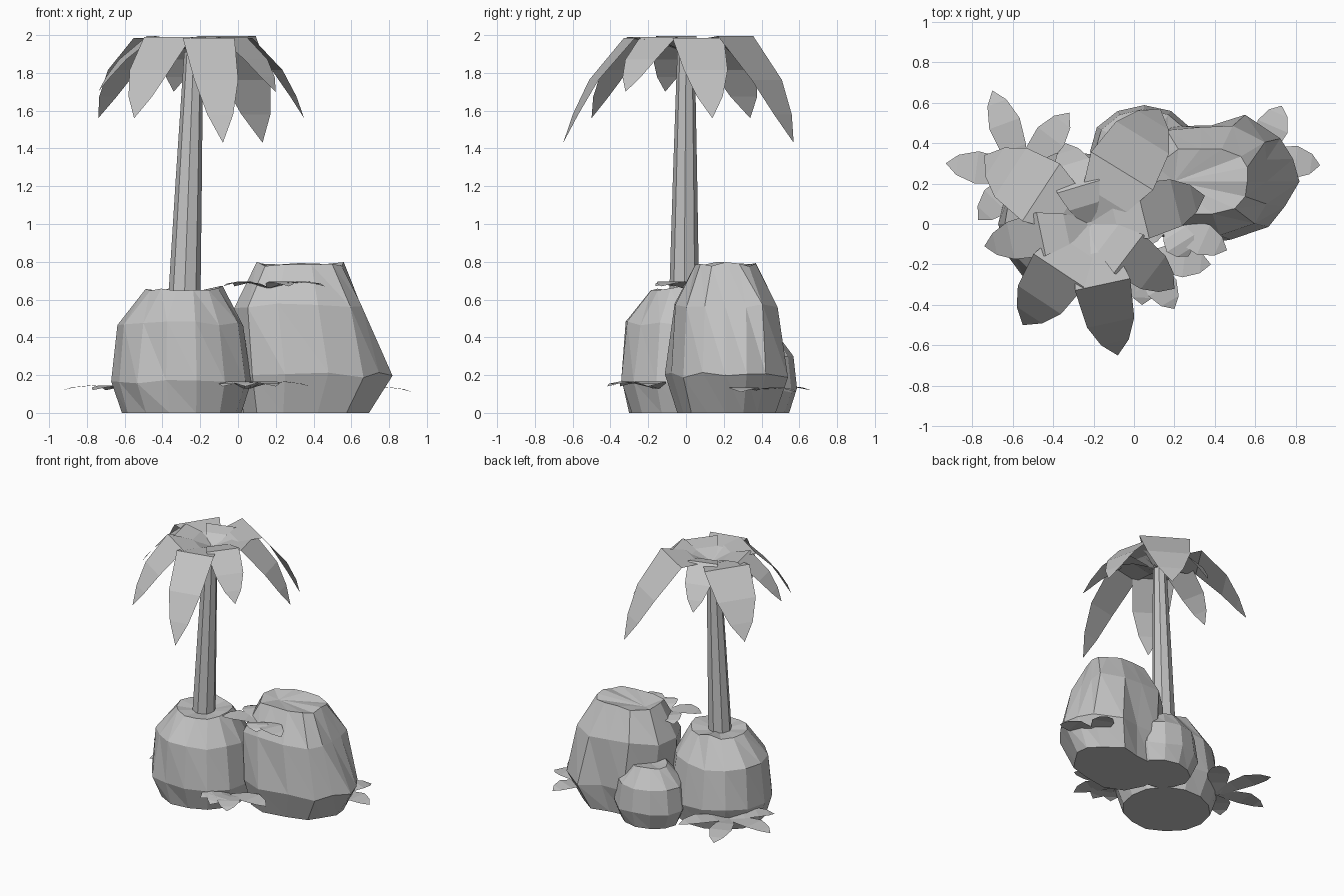
import bpy, bmesh, math, random
from mathutils import Vector

if "Cube" in bpy.data.objects:
    bpy.data.objects.remove(bpy.data.objects["Cube"])

random.seed(4)
grey = bpy.data.materials.new("plain grey")
grey.diffuse_color = (0.55, 0.55, 0.55, 1)
grey.use_nodes = True
grey.node_tree.nodes["Principled BSDF"].inputs["Base Color"].default_value = grey.diffuse_color


def finish(bm, name, closed=True):
    if closed:
        bmesh.ops.recalc_face_normals(bm, faces=bm.faces)
    mesh = bpy.data.meshes.new(name)
    bm.to_mesh(mesh)
    bm.free()
    mesh.materials.append(grey)
    obj = bpy.data.objects.new(name, mesh)
    bpy.context.collection.objects.link(obj)
    return obj


def loft(bm, rings):
    """Skin consecutive rings with split quads and close the bottom."""
    loops = [[bm.verts.new(p) for p in ring] for ring in rings]
    n = len(loops[0])
    for a, b in zip(loops, loops[1:]):
        for i in range(n):
            j = (i + 1) % n
            bm.faces.new((a[i], a[j], b[i]))
            bm.faces.new((a[j], b[j], b[i]))
    bm.faces.new(loops[0][::-1])
    return loops


def oval(rx, ry, n):
    return [(rx * math.cos(2 * math.pi * i / n), ry * math.sin(2 * math.pi * i / n)) for i in range(n)]


def clamp(v, low, high):
    return max(low, min(high, v))


def boulder(name, outline, levels, dip):
    """levels: (centre x, centre y, z, scale of outline, optional box x0 x1 y0 y1)."""
    wobble = [random.uniform(0.96, 1.03) for _ in outline]
    rings = []
    for k, (cx, cy, z, s, *box) in enumerate(levels):
        x0, x1, y0, y1 = box or (-1, 1, -1, 1)
        ring = []
        for (x, y), w in zip(outline, wobble):
            f = s * (w if k != 1 else 1) * random.uniform(0.98, 1.02)
            dz = 0 if k == 0 else random.uniform(-0.015, 0.015)
            ring.append((clamp(cx + x * f, x0, x1), clamp(cy + y * f, y0, y1), z + dz))
        rings.append(ring)
    bm = bmesh.new()
    top = loft(bm, rings)[-1]
    # sunken cap fanned around one point
    hub = bm.verts.new(dip)
    for i in range(len(top)):
        bm.faces.new((top[i], top[(i + 1) % len(top)], hub))
    finish(bm, name)


# Boulders
boulder("palm_boulder", oval(0.37, 0.355, 14),
        [(-0.29, 0.0, 0, 0.86), (-0.30, 0.0, 0.17, 1.0),
         (-0.30, 0.0, 0.47, 0.91), (-0.28, 0.0, 0.66, 0.55)], (-0.28, 0.0, 0.63))
large = [(0.81, 0.21), (0.78, 0.32), (0.72, 0.42), (0.55, 0.54), (0.38, 0.49), (0.20, 0.48), (0.04, 0.33),
         (-0.01, 0.14), (0.08, -0.03), (0.25, -0.11), (0.48, -0.08), (0.66, -0.01), (0.74, 0.09)]
boulder("large_boulder", [(x - 0.40, y - 0.21) for x, y in large],
        [(0.36, 0.21, 0, 0.82), (0.40, 0.21, 0.20, 1.0),
         (0.35, 0.21, 0.57, 0.94, -0.02, 0.655, -0.06, 0.485),
         (0.34, 0.21, 0.79, 0.62, 0.10, 0.56, 0.05, 0.37)], (0.20, 0.21, 0.76))
boulder("small_boulder", oval(0.265, 0.23, 12),
        [(0.05, 0.36, 0, 0.80), (0.05, 0.36, 0.12, 1.0),
         (0.05, 0.36, 0.31, 0.90), (0.05, 0.36, 0.42, 0.48)], (0.05, 0.36, 0.42))

# Trunk
bm = bmesh.new()
trunk = []
for x, y, z, r in [(-0.285, -0.01, 0.58, 0.086), (-0.26, -0.005, 1.25, 0.069), (-0.235, 0, 1.91, 0.05)]:
    trunk.append([(x + px, y + py, z) for px, py in oval(r, r * 0.93, 8)])
ends = loft(bm, trunk)
bm.faces.new(ends[-1])
finish(bm, "palm_trunk")


def leaf(bm, hub, tip, stations):
    """Flat strip from hub to tip; stations: (fraction, z, half width)."""
    hub, tip = Vector(hub), Vector(tip)
    run = tip - hub
    side = Vector((-run.y, run.x)).normalized()
    rows = []
    for t, z, w in stations:
        c = hub + run * t
        offsets = (side * w, -side * w) if w > 0 else (side * 0,)
        rows.append([bm.verts.new((c.x + o.x, c.y + o.y, z)) for o in offsets])
    for a, b in zip(rows, rows[1:]):
        if len(b) == 2:
            bm.faces.new((a[0], a[1], b[1], b[0]))
        else:
            bm.faces.new((a[0], a[1], b[0]))


# Palm crown: tip x, tip y, tip z, half width
bm = bmesh.new()
fronds = [(-0.08, -0.65, 1.43, 0.14), (-0.55, -0.50, 1.56, 0.15), (-0.74, -0.11, 1.70, 0.11),
          (-0.74, 0.34, 1.56, 0.17), (-0.34, 0.40, 1.70, 0.11), (0.13, 0.57, 1.43, 0.18),
          (0.35, 0.14, 1.56, 0.14), (0.20, -0.32, 1.70, 0.12)]
for i, (x, y, z, w) in enumerate(fronds):
    drop = 1.985 - z
    lift = 0.005 * (i % 3)
    leaf(bm, (-0.22, 0.0), (x, y),
         [(0.02, 1.915, 0.03), (0.22, 1.965 + lift, w * 0.7), (0.46, 1.985 + lift, w),
          (0.75, 1.985 - drop * 0.4, w * 0.85), (0.90, 1.985 - drop * 0.73, w * 0.5), (1, z, 0)])
finish(bm, "palm_crown", closed=False)


# Ground plants: hub, height, tips
def plant(name, hub, z, tips):
    bm = bmesh.new()
    for tip in tips:
        leaf(bm, hub, tip, [(0, z - 0.02, 0.02), (0.3, z + 0.005, 0.065), (0.6, z + 0.015, 0.08),
                            (0.85, z + 0.005, 0.05), (1, z - 0.01, 0)])
    finish(bm, name, closed=False)


plant("left_plant", (-0.55, 0.25), 0.13,
      [(-0.93, 0.30), (-0.70, 0.66), (-0.32, 0.55), (-0.77, 0.02)])
plant("right_plant", (0.62, 0.33), 0.12, [(0.73, 0.585), (0.92, 0.29)])
plant("front_plant", (0.05, -0.16), 0.15,
      [(0.20, -0.42), (0.04, -0.40), (0.38, -0.20), (-0.08, -0.35)])
plant("upper_plant", (0.17, 0.0), 0.68,
      [(0.46, -0.13), (0.27, -0.16), (-0.08, -0.08), (-0.02, 0.18)])
